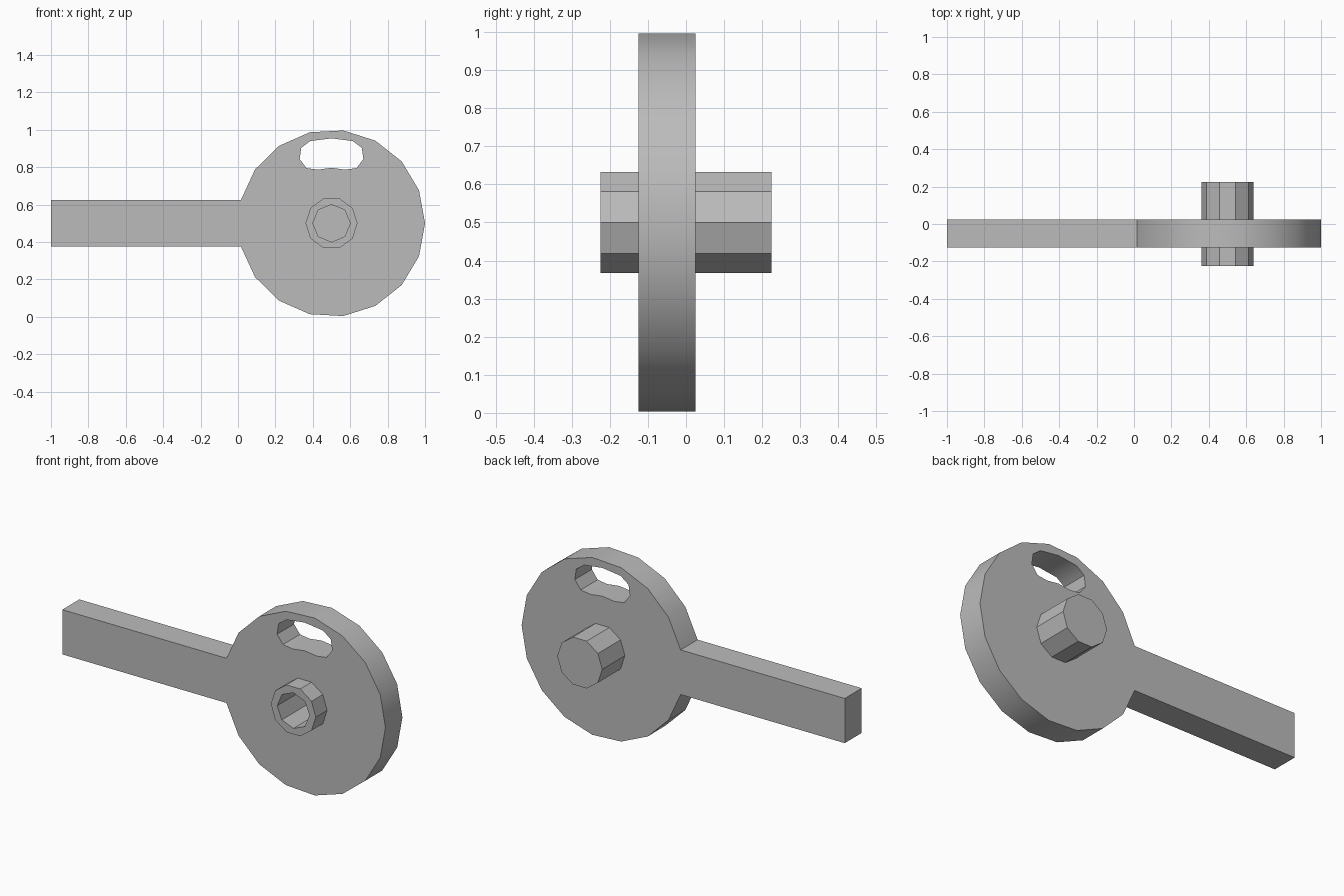
import bpy
import bmesh
from math import sin, cos, asin, pi, radians

cube = bpy.data.objects.get("Cube")
if cube:
    bpy.data.objects.remove(cube, do_unlink=True)

grey = bpy.data.materials.new("plain grey")
grey.use_nodes = True
grey.diffuse_color = (0.5, 0.5, 0.5, 1)
grey.node_tree.nodes["Principled BSDF"].inputs["Base Color"].default_value = (0.5, 0.5, 0.5, 1)

CX, CZ = 0.5, 0.5             # centre of the disc and shaft
FRONT, BACK = -0.125, 0.025   # plate thickness
END = 0.225                   # shaft reach on both sides


def ring(radius, count):
    """Regular polygon around the shaft axis."""
    return [(CX + radius * cos(2 * pi * i / count),
             CZ + radius * sin(2 * pi * i / count)) for i in range(count)]


def prism(name, outline, y0, y1):
    """Extrude an x-z outline from y0 to y1."""
    bm = bmesh.new()
    face = bm.faces.new([bm.verts.new((x, y0, z)) for x, z in outline])
    made = bmesh.ops.extrude_face_region(bm, geom=[face])["geom"]
    moved = [v for v in made if isinstance(v, bmesh.types.BMVert)]
    bmesh.ops.translate(bm, verts=moved, vec=(0, y1 - y0, 0))
    bmesh.ops.recalc_face_normals(bm, faces=bm.faces)
    mesh = bpy.data.meshes.new(name)
    bm.to_mesh(mesh)
    bm.free()
    mesh.materials.append(grey)
    obj = bpy.data.objects.new(name, mesh)
    bpy.context.collection.objects.link(obj)
    return obj


def select(obj):
    bpy.ops.object.select_all(action="DESELECT")
    obj.select_set(True)
    bpy.context.view_layer.objects.active = obj


def cut(obj, cutter):
    """Subtract a cutter and remove it."""
    cutter.hide_render = True
    mod = obj.modifiers.new("cut", "BOOLEAN")
    mod.operation = "DIFFERENCE"
    mod.solver = "EXACT"
    mod.object = cutter
    select(obj)
    bpy.ops.object.modifier_apply(modifier=mod.name)
    bpy.data.objects.remove(cutter, do_unlink=True)


# Disc with a straight handle running to the right
RADIUS, HALF = 0.5, 0.125
sweep = pi - asin(HALF / RADIUS)
outline = [(CX + RADIUS * cos(a), CZ + RADIUS * sin(a))
           for a in (sweep * i / 8 for i in range(-8, 9))]
outline += [(-1, CZ + HALF), (-1, CZ - HALF)]
plate = prism("disc_and_handle", outline, FRONT, BACK)

# Curved slot near the top of the disc
MID, WIDE, TILT = 0.375, 0.079, radians(14.5)
slot = [(0, MID - WIDE)]
for i in range(5):
    a = -pi / 2 - TILT + i * pi / 4
    slot.append((MID * sin(TILT) + WIDE * cos(a), MID * cos(TILT) + WIDE * sin(a)))
slot.append((0, MID + WIDE))
slot += [(-x, z) for x, z in reversed(slot[1:-1])]
cut(plate, prism("slot_cutter", [(CX + x, CZ + z) for x, z in slot], -0.5, 0.5))

# Ten-sided shaft through the disc, hollow from the front
cut(plate, prism("seat_cutter", ring(0.139, 10), -0.5, 0.5))
shaft = prism("shaft", ring(0.139, 10), -END, END)
cut(shaft, prism("bore_cutter", ring(0.1, 8), -0.5, 0.125))

select(plate)
bpy.ops.object.shade_smooth_by_angle(angle=radians(30))
